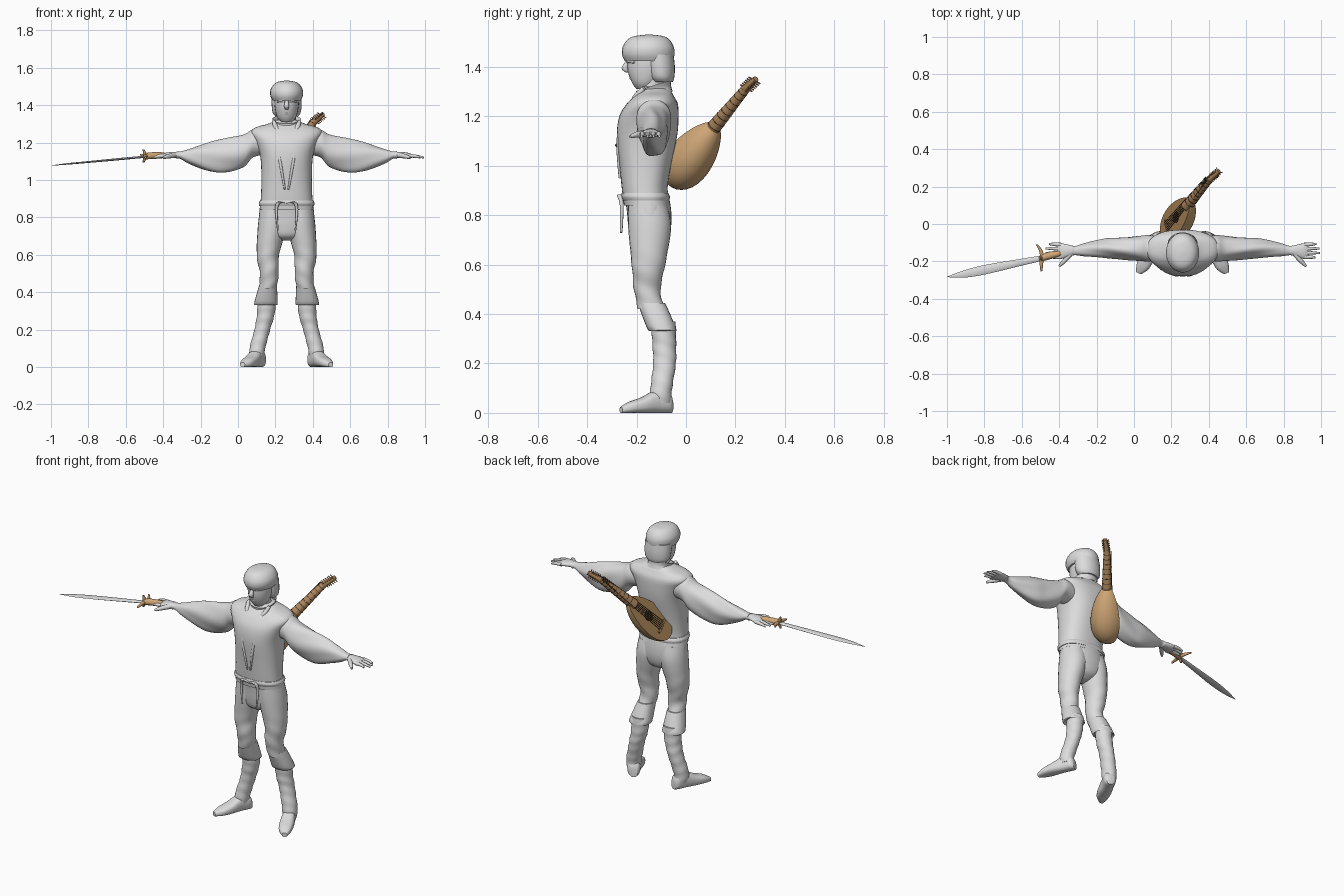
import bpy
import bmesh
from math import sin, cos, pi, copysign, radians
from mathutils import Vector, Matrix

if "Cube" in bpy.data.objects:
    bpy.data.objects.remove(bpy.data.objects["Cube"], do_unlink=True)

CENTRE = .26  # the figure stands off centre because the blade reaches far out
X, Y, Z = Vector((1, 0, 0)), Vector((0, 1, 0)), Vector((0, 0, 1))
made = []


def material(name, red, green, blue):
    mat = bpy.data.materials.new(name)
    mat.diffuse_color = (red, green, blue, 1)
    mat.use_nodes = True
    shader = mat.node_tree.nodes["Principled BSDF"]
    shader.inputs["Base Color"].default_value = (red, green, blue, 1)
    return mat


GREY = material("plain grey", .72, .72, .72)
TAN = material("light wood", .62, .38, .18)
BROWN = material("soundboard brown", .38, .22, .09)
NECK = material("neck brown", .42, .24, .11)
DARK = material("dark string", .06, .04, .02)


def finish(name, bm, *mats):
    bmesh.ops.recalc_face_normals(bm, faces=bm.faces)
    mesh = bpy.data.meshes.new(name)
    bm.to_mesh(mesh)
    bm.free()
    for mat in mats:
        mesh.materials.append(mat)
    obj = bpy.data.objects.new(name, mesh)
    bpy.context.collection.objects.link(obj)
    made.append(obj)
    return obj


def refine(rows, steps):
    """Catmull-Rom interpolation between the given sections."""
    rows = [Vector(row) for row in rows]
    fine = []
    for i in range(len(rows) - 1):
        before, a = rows[max(i - 1, 0)], rows[i]
        b, after = rows[i + 1], rows[min(i + 2, len(rows) - 1)]
        for k in range(steps):
            t = k / steps
            fine.append(a + (b - before) * t / 2
                        + (before * 2 - a * 5 + b * 4 - after) * t * t / 2
                        + (a * 3 - before - b * 3 + after) * t ** 3 / 2)
    return fine + [rows[-1]]


def loft(name, rows, a=X, b=Y, mat=GREY, side=1, origin=CENTRE,
         power=2, ripple=None, steps=4, count=24, cap=True):
    """Skin oval sections, each given as centre x, y, z and two radii."""
    bm = bmesh.new()
    rings = []
    for row in refine(rows, steps):
        ring = []
        for i in range(count):
            angle = 2 * pi * i / count
            c, s = cos(angle), sin(angle)
            scale = 1 + (ripple(angle, row) if ripple else 0)
            u = copysign(abs(c) ** (2 / power), c) * row[3] * scale
            v = copysign(abs(s) ** (2 / power), s) * row[4] * scale
            p = Vector(row[:3]) + a * u + b * v
            ring.append(bm.verts.new((origin + side * p.x, p.y, p.z)))
        rings.append(ring)
    for low, high in zip(rings, rings[1:]):
        for i in range(count):
            j = (i + 1) % count
            bm.faces.new((low[i], low[j], high[j], high[i]))
    if cap:
        bm.faces.new(rings[0])
        bm.faces.new(rings[-1])
    return finish(name, bm, mat)


def upright(name, rows, **options):
    """Loft on the figure's middle line from z, y, width and depth."""
    return loft(name, [(0, y, z, w, d) for z, y, w, d in rows], **options)


def tube(name, points, radii, mat=GREY, steps=3, count=10, **options):
    points = [Vector(p) for p in points]
    along = (points[-1] - points[0]).normalized()
    a = along.cross(X if abs(along.x) < .8 else Z).normalized()
    rows = [(*p, r, r) for p, r in zip(points, radii)]
    return loft(name, rows, a, along.cross(a), mat, steps=steps, count=count, **options)


# Head, face and hair
upright("head", [(1.31, -.165, .03, .035), (1.335, -.165, .05, .053), (1.38, -.157, .062, .078),
                 (1.43, -.15, .066, .088), (1.5, -.15, .06, .085)])
upright("hair_cap", [(1.425, -.15, .076, .098), (1.45, -.153, .087, .106), (1.48, -.153, .087, .104),
                     (1.51, -.152, .07, .086), (1.525, -.15, .045, .058), (1.531, -.15, .01, .01)])
upright("back_hair", [(1.34, -.095, .06, .042), (1.36, -.1, .075, .053), (1.4, -.105, .08, .06), (1.45, -.11, .08, .06)])
tube("nose", [(0, -.232, 1.43), (0, -.247, 1.395), (0, -.238, 1.378)], [.007, .014, .009])
tube("mouth", [(-.022, -.215, 1.353), (0, -.223, 1.355), (.022, -.215, 1.353)], [.003, .006, .003])
for side, label in ((1, "left"), (-1, "right")):
    tube(label + "_brow", [(.008, -.236, 1.42), (.03, -.23, 1.424), (.05, -.208, 1.418)],
         [.006, .007, .005], side=side)
upright("neck", [(1.24, -.135, .055, .05), (1.35, -.14, .048, .048)])

# Vest, collar, belt and lacing
upright("vest", [(.84, -.158, .144, .093), (.9, -.167, .138, .092), (1, -.165, .135, .104),
                 (1.12, -.158, .14, .122), (1.2, -.15, .165, .12), (1.25, -.137, .192, .104),
                 (1.28, -.13, .168, .082), (1.3, -.125, .1, .065), (1.32, -.13, .055, .05)], power=2.4, count=40)
upright("collar", [(1.275, -.132, .09, .078), (1.3, -.13, .07, .07), (1.325, -.132, .077, .07)],
        b=Vector((0, 1, .33)), cap=False)
upright("belt", [(.86, -.162, .146, .094), (.875, -.164, .149, .099), (.89, -.166, .142, .094)], power=2.4, count=40)
for side, label in ((1, "left"), (-1, "right")):
    tube(label + "_lapel", [(.06, -.19, 1.29), (.05, -.25, 1.2), (.035, -.274, 1.1), (.01, -.268, .95)],
         [.012, .008, .008, .005], side=side)
    tube(label + "_collar_point", [(.07, -.17, 1.315), (.055, -.205, 1.275), (.035, -.22, 1.245)], [.009, .013, .003], side=side)
    tube(label + "_neck_tie", [(0, -.235, 1.23), (.02, -.253, 1.22), (.04, -.262, 1.19)], [.006, .008, .003], side=side)
    tube(label + "_belt_ribbon", [(0, -.266, .875), (.04, -.27, .88), (.055, -.26, .84), (.047, -.262, .73)],
         [.009, .01, .008, .005], side=side)


# Cloth folds
def sleeve_folds(angle, row):
    swell = max(0, min(1, (row[0] - .18) * 8, (.6 - row[0]) * 8))
    return .045 * swell * sin(5 * angle + 16 * row[0])


def leg_folds(angle, row):
    return .035 * sin(70 * row[2] + 2 * angle) * max(0, min(1, (.7 - row[2]) * 5))


def boot_folds(angle, row):
    return .025 * sin(110 * row[2] + 2 * sin(angle))


# Breeches
upright("hips", [(.9, -.163, .136, .089), (.82, -.15, .147, .09), (.75, -.147, .146, .086),
                 (.7, -.15, .1, .07), (.675, -.15, .03, .03)], count=32)
foot_across = Vector((.91, .41, 0))
for side, label in ((1, "left"), (-1, "right")):
    loft(label + "_breeches", [(.07, -.155, .84, .072, .08), (.077, -.147, .75, .077, .087),
         (.1, -.152, .6, .06, .068), (.093, -.157, .5, .05, .054), (.1, -.14, .42, .046, .054)],
         side=side, ripple=leg_folds, steps=8)
    loft(label + "_cuff", [(.098, -.14, .445, .046, .055), (.104, -.122, .4, .054, .058),
         (.111, -.096, .335, .063, .058), (.108, -.095, .338, .05, .048)], side=side, power=2.3, steps=3)
    # Boots
    loft(label + "_boot_shaft", [(.106, -.092, .37, .05, .05), (.112, -.088, .28, .047, .048),
         (.13, -.087, .2, .042, .046), (.156, -.1, .1, .042, .044), (.16, -.105, .04, .036, .045)],
         side=side, ripple=boot_folds, steps=8)
    loft(label + "_boot_foot", [(.134, -.06, .028, .022, .028), (.143, -.075, .043, .035, .043),
         (.165, -.12, .046, .036, .046), (.192, -.18, .031, .04, .031), (.215, -.23, .022, .034, .022),
         (.236, -.263, .012, .014, .012)], foot_across, Z, side=side, power=2.6)
    # Arms and hands
    loft(label + "_sleeve", [(.11, -.13, 1.2, .06, .065), (.18, -.13, 1.195, .07, .074),
         (.23, -.13, 1.157, .067, .087), (.33, -.13, 1.13, .058, .09), (.41, -.13, 1.122, .052, .078),
         (.52, -.138, 1.126, .036, .04), (.57, -.142, 1.133, .025, .019), (.59, -.142, 1.133, .027, .021)],
         Y, Z, side=side, ripple=sleeve_folds, steps=6, count=40)
    loft(label + "_palm", [(.57, -.142, 1.134, .02, .016), (.61, -.143, 1.134, .032, .016),
         (.65, -.145, 1.13, .042, .015), (.67, -.145, 1.127, .036, .01)], Y, Z, side=side)
    for i, reach in enumerate((.71, .734, .732, .715)):
        y = -.177 + .022 * i
        tube(label + "_finger", [(.65, y, 1.129), (.69, y * 1.04 + .007, 1.127), (reach, y * 1.1 + .015, 1.12)],
             [.011, .009, .005], side=side)
    tube(label + "_thumb", [(.6, -.16, 1.132), (.635, -.2, 1.126), (.66, -.226, 1.118)], [.014, .012, .006], side=side)

# Sword, held by the right hand
blade_across = Vector((.19, -.98, 0))
loft("blade", [(-.49, -.182, 1.125, .014, .006), (-.65, -.214, 1.11, .02, .006), (-.8, -.245, 1.096, .025, .005),
               (-.91, -.268, 1.086, .019, .004), (-1, -.283, 1.077, .001, .001)],
     blade_across, Z, GREY, origin=0, count=8)
tube("sword_grip", [(-.5, -.184, 1.126), (-.46, -.172, 1.13), (-.41, -.16, 1.132), (-.39, -.155, 1.133)],
     [.017, .019, .017, .012], TAN, origin=0)
tube("cross_guard", [(-.52, -.11, 1.135), (-.495, -.15, 1.128), (-.495, -.215, 1.126), (-.495, -.252, 1.12)],
     [.005, .01, .01, .005], TAN, origin=0)
tube("side_guard", [(-.505, -.182, 1.163), (-.497, -.182, 1.13), (-.505, -.182, 1.094)], [.005, .012, .005], NECK, origin=0)

# Lute frame: across, along the strings, and out of the soundboard
along = Vector((.457, .533, .717)).normalized()
out = Vector((-.87, .07, .49))
out = (out - along * out.dot(along)).normalized()
across = along.cross(out)
heart = Vector((.22, .03, 1.05))


def on_lute(u, v, w):
    return heart + across * u + along * v + out * w


# Lute bowl, cut flat at the soundboard
bm = bmesh.new()
bmesh.ops.create_uvsphere(bm, u_segments=32, v_segments=24, radius=1)
cut = bmesh.ops.bisect_plane(bm, geom=bm.verts[:] + bm.edges[:] + bm.faces[:], dist=.0001,
                             plane_co=(0, 0, 0), plane_no=Z, clear_outer=True)
bmesh.ops.holes_fill(bm, edges=[e for e in bm.edges if e.is_boundary], sides=0)
for face in bm.faces:
    face.material_index = int(abs(face.calc_center_median().z) < .001)
for v in bm.verts:
    taper = 1 - .22 * v.co.y
    v.co = on_lute(v.co.x * .092 * taper, v.co.y * .172, v.co.z * .105 * taper)
finish("lute_bowl", bm, TAN, BROWN)

# Soundboard fittings
loft("rosette", [(*on_lute(0, .01, h), .03, .03) for h in (0, .003)], across, along, DARK, origin=0, steps=1)
loft("bridge", [(*on_lute(0, -.09, h), .045, .008) for h in (0, .009)], across, along, NECK, origin=0, power=6, steps=1)

# Neck, bent peg box, frets, strings and pegs
nut, tip = Vector((.405, .24, 1.31)), Vector((.455, .283, 1.352))
root = on_lute(0, .12, -.008)
tube("lute_neck", [root, root.lerp(nut, .5), nut], [.031, .025, .019], NECK, origin=0, count=16)
tube("peg_box", [nut, tip], [.019, .012], NECK, origin=0, count=12)
for i in range(8):
    t = .15 + .11 * i
    spot, size = root.lerp(nut, t), .032 - .012 * t
    loft("fret", [(*(spot + along * h), size, size) for h in (0, .003)], across, out, DARK, origin=0, steps=1, count=16)
for i in range(6):
    spread = (i - 2.5) / 2.5
    tube("string", [on_lute(spread * .03, -.09, .011), nut + across * spread * .013 + out * .021],
         [.0016, .0016], DARK, origin=0, steps=1, count=5)
    spot = nut.lerp(tip, .1 + .15 * i)
    for direction in (across, out):
        tube("peg", [spot - direction * .028, spot + direction * .028], [.003, .003], NECK, origin=0, steps=1, count=6)

# Smooth shading with crisp edges
bpy.ops.object.select_all(action="DESELECT")
for obj in made:
    obj.select_set(True)
bpy.context.view_layer.objects.active = made[0]
bpy.ops.object.shade_smooth_by_angle(angle=radians(45))
